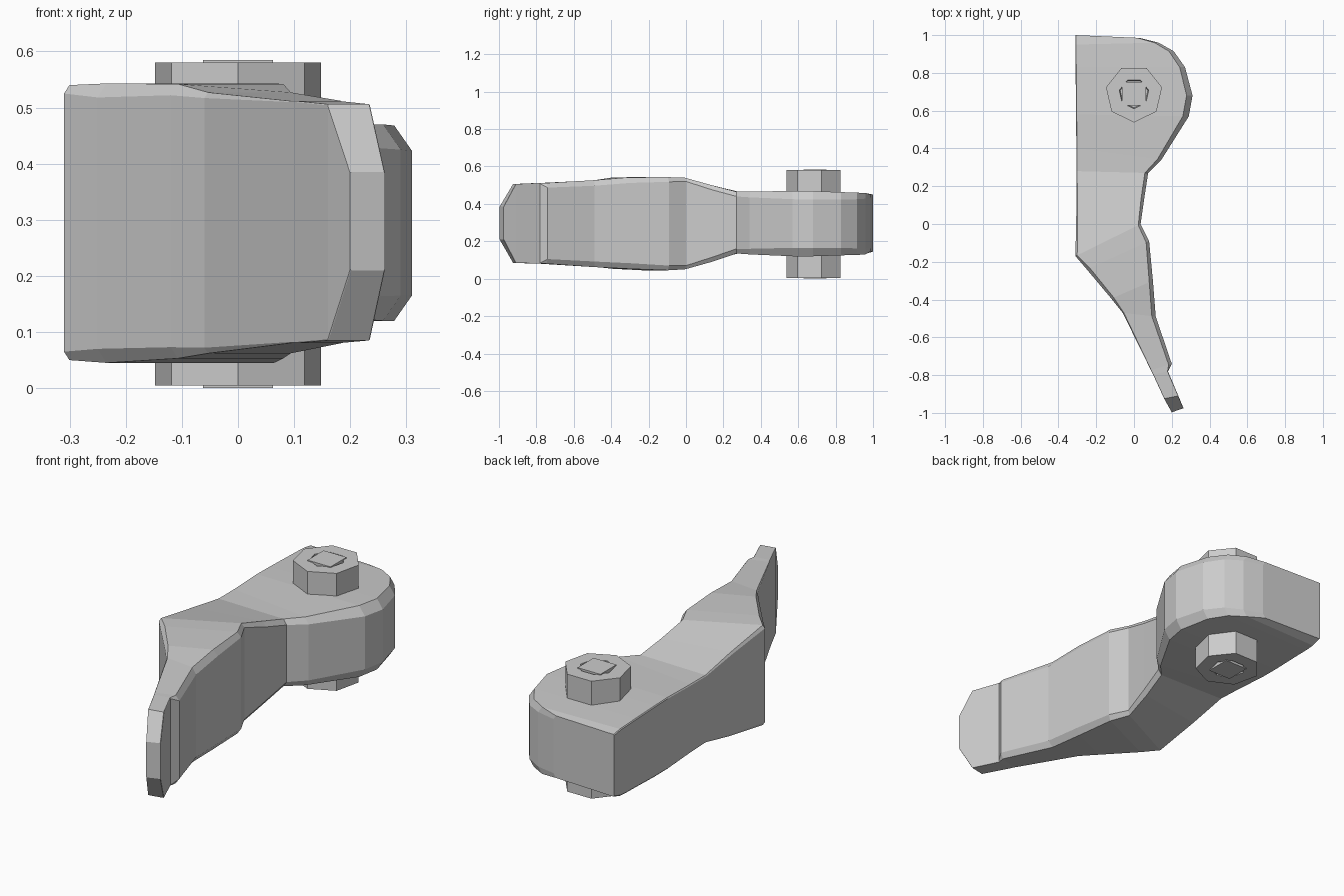
import bpy, bmesh, math
from mathutils import Vector

if "Cube" in bpy.data.objects:
    bpy.data.objects.remove(bpy.data.objects["Cube"])


def make_object(name, bm):
    bmesh.ops.recalc_face_normals(bm, faces=bm.faces)
    mesh = bpy.data.meshes.new(name)
    bm.to_mesh(mesh)
    bm.free()
    obj = bpy.data.objects.new(name, mesh)
    bpy.context.collection.objects.link(obj)
    return obj


def bridge(bm, a, b):
    n = len(a)
    for i in range(n):
        bm.faces.new((a[i], a[(i + 1) % n], b[(i + 1) % n], b[i]))


def section(bm, left, right, z0, z1, cl, cr):
    """Chamfered upright rectangle spanning two plan points."""
    l, r = Vector(left), Vector(right)
    d = (r - l).normalized()
    li, ri = l + d * cl * 0.7, r - d * cr * 0.7
    pts = [(l, z0 + cl), (l, z1 - cl), (li, z1), (ri, z1),
           (r, z1 - cr), (r, z0 + cr), (ri, z0), (li, z0)]
    return [bm.verts.new((p.x, p.y, z)) for p, z in pts]


def loft(name, stations):
    bm = bmesh.new()
    rings = [section(bm, *s) for s in stations]
    for a, b in zip(rings, rings[1:]):
        bridge(bm, a, b)
    bm.faces.new(rings[0])
    bm.faces.new(rings[-1])
    return make_object(name, bm)


# Shared seam between the two halves of the arm
seam = ((-0.31, -0.17), (0.035, 0.0), 0.05, 0.54, 0.015, 0.02)

# Rounded pivot end: left point, right point, bottom, top, chamfers
loft("pivot_arm", [
    ((-0.31, 1.0), (0.03, 0.985), 0.145, 0.45, 0.005, 0.02),
    ((-0.31, 0.95), (0.13, 0.96), 0.13, 0.458, 0.005, 0.03),
    ((-0.31, 0.90), (0.21, 0.915), 0.127, 0.46, 0.005, 0.035),
    ((-0.309, 0.83), (0.27, 0.83), 0.125, 0.463, 0.005, 0.04),
    ((-0.308, 0.68), (0.31, 0.68), 0.12, 0.468, 0.005, 0.045),
    ((-0.307, 0.58), (0.29, 0.57), 0.12, 0.47, 0.005, 0.045),
    ((-0.305, 0.40), (0.145, 0.34), 0.13, 0.465, 0.005, 0.03),
    ((-0.305, 0.28), (0.075, 0.27), 0.135, 0.465, 0.005, 0.025),
    ((-0.305, 0.08), (0.055, 0.14), 0.09, 0.50, 0.01, 0.025),
    seam,
])

# Bent blade with a small step near its tip
loft("blade", [
    seam,
    ((-0.25, -0.24), (0.08, -0.09), 0.045, 0.543, 0.025, 0.025),
    ((-0.12, -0.395), (0.10, -0.30), 0.053, 0.542, 0.02, 0.03),
    ((-0.06, -0.47), (0.115, -0.49), 0.062, 0.527, 0.01, 0.03),
    ((0.09, -0.775), (0.20, -0.74), 0.08, 0.512, 0.002, 0.025),
    ((0.10, -0.795), (0.18, -0.78), 0.08, 0.512, 0.002, 0.004),
    ((0.16, -0.925), (0.235, -0.91), 0.085, 0.506, 0.002, 0.002),
    ((0.20, -0.997), (0.262, -0.975), 0.21, 0.385, 0.002, 0.002),
])

# Seven-sided nuts with a shallow socket and a square bolt end
MID = 0.2925
CENTRE = (0.0, 0.69)


def ring(bm, n, r, z, turn=-math.pi / 2):
    return [bm.verts.new((CENTRE[0] + r * math.cos(turn + 2 * math.pi * i / n),
                          CENTRE[1] + r * math.sin(turn + 2 * math.pi * i / n), z))
            for i in range(n)]


for side, s in (("upper", 1), ("lower", -1)):
    bm = bmesh.new()
    levels = [(0.152, 0.13), (0.152, 0.288), (0.08, 0.288), (0.075, 0.268)]
    rings = [ring(bm, 7, r, MID + s * h) for r, h in levels]
    for a, b in zip(rings, rings[1:]):
        bridge(bm, a, b)
    bm.faces.new(rings[0])
    bm.faces.new(rings[-1])
    make_object(side + "_nut", bm)

    bm = bmesh.new()
    low = ring(bm, 4, 0.088, MID + s * 0.25, math.pi / 4)
    top = ring(bm, 4, 0.088, MID + s * 0.2925, math.pi / 4)
    bridge(bm, low, top)
    bm.faces.new(low)
    bm.faces.new(top)
    make_object(side + "_bolt_end", bm)
